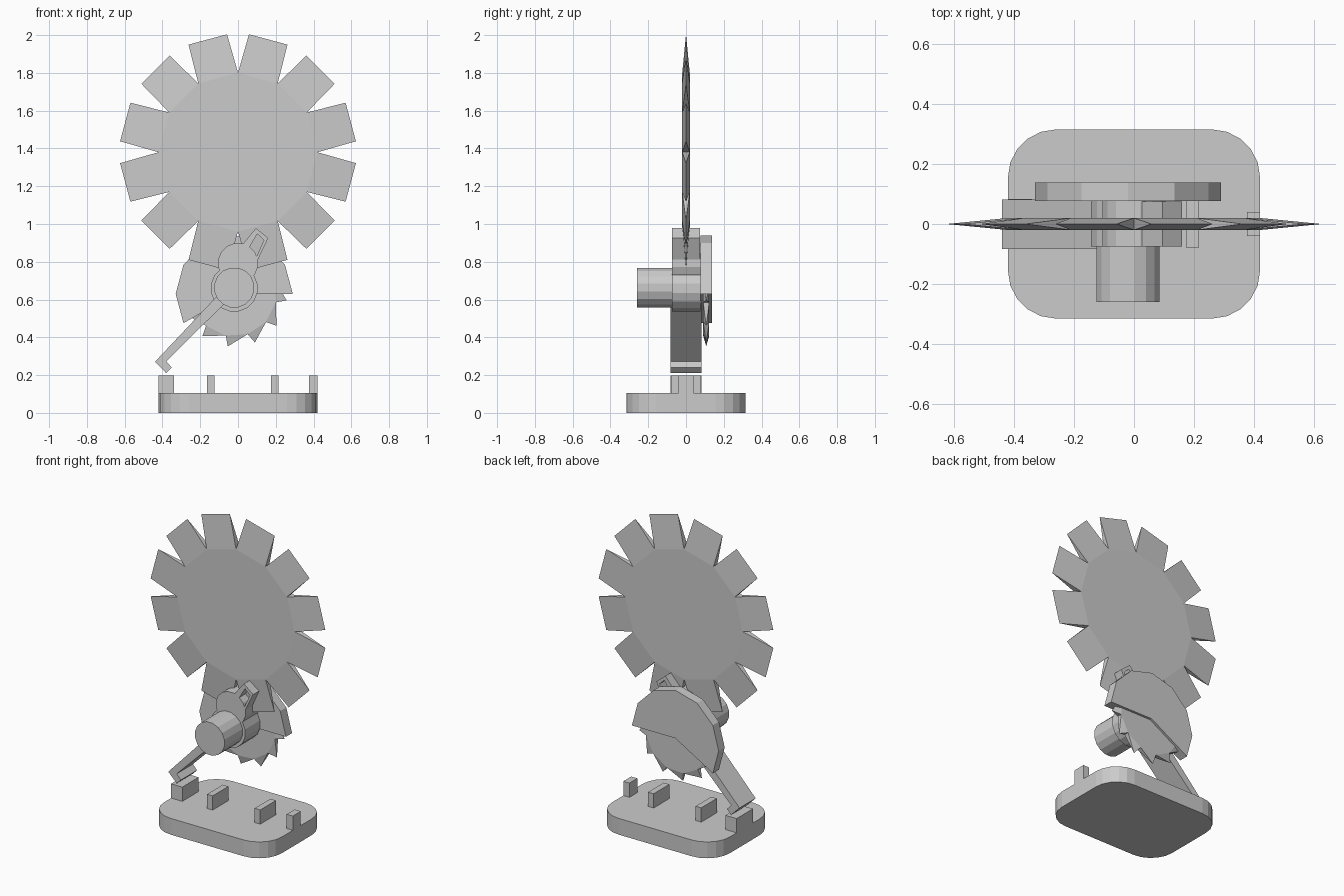
import bpy
from math import sin, cos, radians

if "Cube" in bpy.data.objects:
    bpy.data.objects.remove(bpy.data.objects["Cube"])


def make(name, verts, faces):
    me = bpy.data.meshes.new(name)
    me.from_pydata(verts, [], faces)
    ob = bpy.data.objects.new(name, me)
    bpy.context.collection.objects.link(ob)
    # consistent outward normals
    import bmesh
    bm = bmesh.new()
    bm.from_mesh(me)
    bmesh.ops.recalc_face_normals(bm, faces=bm.faces)
    bm.to_mesh(me)
    bm.free()
    return ob


def polar(cx, cz, r, deg):
    return cx + r * cos(radians(deg)), cz + r * sin(radians(deg))


def circle(cx, cz, r, n, phase=0):
    return [polar(cx, cz, r, phase + 360 * i / n) for i in range(n)]


def extrude_y(name, pts, y0, y1):
    """Extrude an (x, z) outline from y0 to y1."""
    n = len(pts)
    verts = [(x, y0, z) for x, z in pts] + [(x, y1, z) for x, z in pts]
    faces = [tuple(range(n)), tuple(range(2 * n - 1, n - 1, -1))]
    faces += [(i, (i + 1) % n, n + (i + 1) % n, n + i) for i in range(n)]
    return make(name, verts, faces)


def ring_y(name, outer, inner, y0, y1):
    """Extruded frame between two outlines with equal point counts."""
    n = len(outer)
    verts = [(x, y, z) for loop, y in ((outer, y0), (outer, y1), (inner, y1), (inner, y0))
             for x, z in loop]
    faces = []
    for k in range(4):
        m = (k + 1) % 4
        for i in range(n):
            j = (i + 1) % n
            faces.append((k * n + i, k * n + j, m * n + j, m * n + i))
    return make(name, verts, faces)


def box(name, x0, x1, hy, z0, z1):
    return extrude_y(name, [(x0, z0), (x1, z0), (x1, z1), (x0, z1)], -hy, hy)


def saw_blade(name, cx, y, cz, r_in, r_out, half, phase, tips, n=12):
    """Flat disc with teeth tapering to a knife edge; tips are angles past each notch."""
    verts = [(x, y + s * half, z) for s in (-1, 1) for x, z in circle(cx, cz, r_in, n, phase)]
    faces = [tuple(range(n)), tuple(range(2 * n - 1, n - 1, -1))]
    for i in range(n):
        j = (i + 1) % n
        first = len(verts)
        for t in tips:
            x, z = polar(cx, cz, r_out, phase + 360 * i / n + t)
            verts.append((x, y, z))
        tip = list(range(first, len(verts)))
        faces.append((i, *tip, j))
        faces.append((n + j, *reversed(tip), n + i))
        faces.append((i, n + i, tip[0]))
        faces.append((j, tip[-1], n + j))
    return make(name, verts, faces)


# Base plate with rounded corners
outline = []
for q, (sx, sy) in enumerate(((1, 1), (-1, 1), (-1, -1), (1, -1))):
    for k in range(6):
        outline.append(polar(sx * 0.26, sy * 0.155, 0.16, q * 90 + k * 18))
n = len(outline)
base_verts = [(x, y, z) for z in (0, 0.105) for x, y in outline]
base_faces = [tuple(range(n)), tuple(range(n, 2 * n))]
base_faces += [(i, (i + 1) % n, n + (i + 1) % n, n + i) for i in range(n)]
make("base_plate", base_verts, base_faces)

# Blocks on the base
for name, x0, x1, hy in (("hinge_block", -0.42, -0.34, 0.083), ("left_rest", -0.165, -0.125, 0.08),
                         ("right_rest", 0.175, 0.215, 0.08), ("end_stop", 0.376, 0.42, 0.04)):
    box(name, x0, x1, hy, 0.10, 0.197)

# Swing arm with hooked foot
extrude_y("swing_arm", [(-0.44, 0.27), (-0.38, 0.21), (-0.35, 0.24), (-0.38, 0.272),
                        (-0.07, 0.58), (-0.11, 0.62)], -0.083, 0.082)

# Motor, collar, upper housing
extrude_y("motor", circle(-0.02, 0.663, 0.107, 16, 11.25), -0.26, -0.05)
extrude_y("motor_collar", circle(-0.02, 0.66, 0.125, 16, 11.25), -0.075, 0.078)
extrude_y("upper_housing", circle(0, 0.793, 0.107, 16, 11.25), -0.075, 0.078)

# Handle loop
ring_y("handle", [(0.095, 0.978), (0.16, 0.925), (0.09, 0.78), (0.01, 0.875)],
       [(0.102, 0.948), (0.137, 0.915), (0.095, 0.82), (0.055, 0.868)], -0.075, 0.075)

# Blade guard: a 210 degree sector
guard = [(-0.02, 0.63)] + [polar(-0.02, 0.63, 0.31, a) for a in range(0, 211, 30)]
extrude_y("blade_guard", guard, 0.076, 0.138)

# Saw blades
saw_blade("small_blade", -0.02, 0.107, 0.63, 0.225, 0.28, 0.016, -11.5, [4.5])
saw_blade("large_blade", 0, 0, 1.38, 0.42, 0.627, 0.02, 0, [5.3, 24.7])
